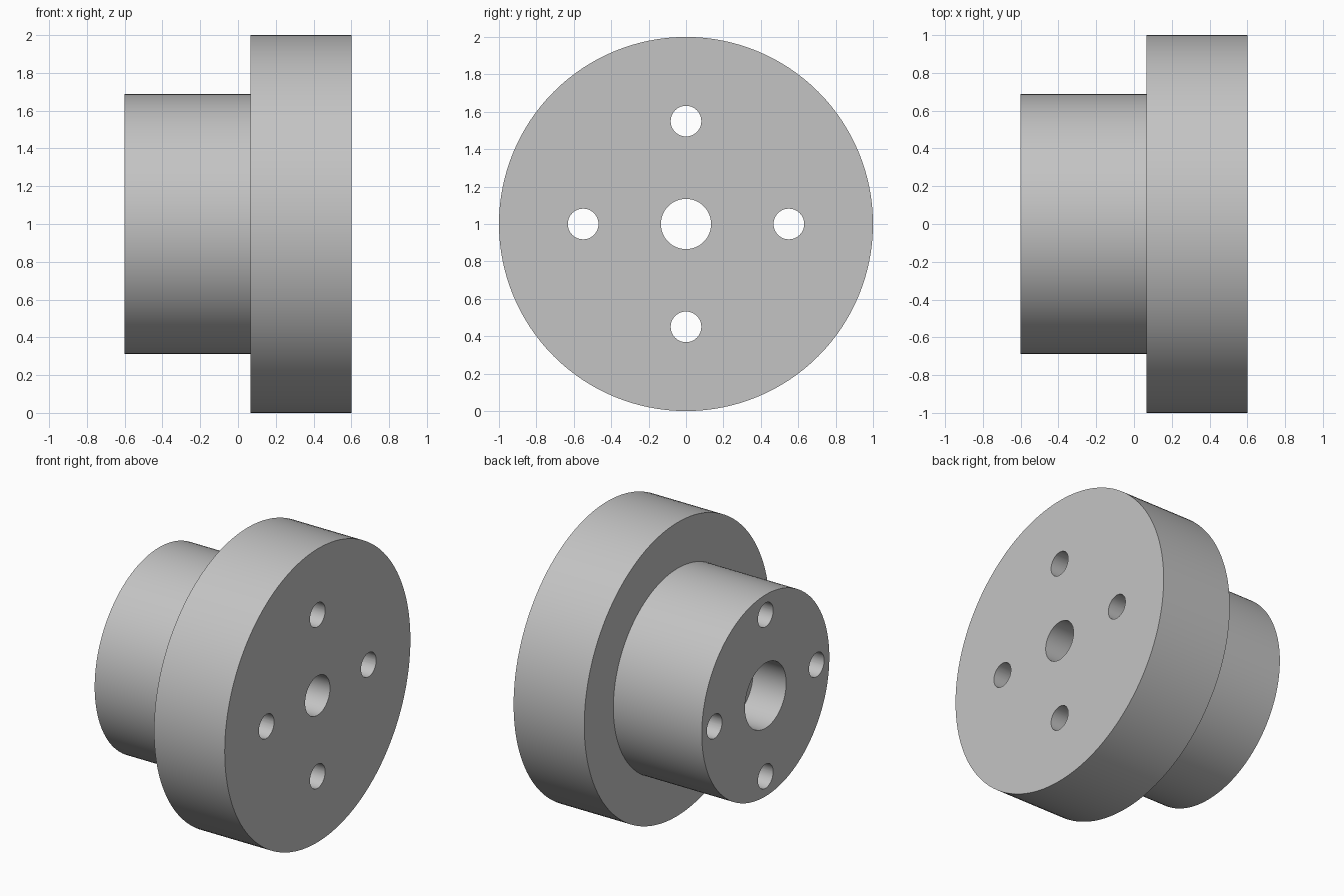
import bpy, bmesh
from math import pi, cos, sin, radians
from mathutils import Matrix, Vector

cube = bpy.data.objects.get("Cube")
if cube:
    bpy.data.objects.remove(cube, do_unlink=True)

SEGMENTS = 128
BACK, STEP, FACE = -0.6, 0.067, 0.6           # stations along the x axis
FLANGE_R, HUB_R = 1.0, 0.687
BORE_R, COUNTERBORE_R, COUNTERBORE_DEPTH = 0.134, 0.222, 0.25
BOLT_R, BOLT_CIRCLE = 0.082, 0.55
CENTRE = Vector((0, 0, 1))

# Single grey metal
grey = bpy.data.materials.new("grey metal")
grey.use_nodes = True
colour = (0.55, 0.55, 0.55, 1)
grey.diffuse_color = colour
grey.node_tree.nodes["Principled BSDF"].inputs["Base Color"].default_value = colour


def add_object(name, bm):
    bmesh.ops.recalc_face_normals(bm, faces=bm.faces)
    mesh = bpy.data.meshes.new(name)
    bm.to_mesh(mesh)
    bm.free()
    mesh.materials.append(grey)
    obj = bpy.data.objects.new(name, mesh)
    bpy.context.collection.objects.link(obj)
    return obj


# Flanged hub: a closed section (x, radius) turned about the x axis
floor = BACK + COUNTERBORE_DEPTH
section = [(BACK, COUNTERBORE_R), (BACK, HUB_R), (STEP, HUB_R), (STEP, FLANGE_R),
           (FACE, FLANGE_R), (FACE, BORE_R), (floor, BORE_R), (floor, COUNTERBORE_R)]
bm = bmesh.new()
rings = []
for i in range(SEGMENTS):
    a = 2 * pi * i / SEGMENTS
    rings.append([bm.verts.new(CENTRE + Vector((x, r * cos(a), r * sin(a)))) for x, r in section])
for i, ring in enumerate(rings):
    following = rings[(i + 1) % SEGMENTS]
    for j in range(len(section)):
        k = (j + 1) % len(section)
        bm.faces.new((ring[j], ring[k], following[k], following[j]))
hub = add_object("flanged_hub", bm)

# Four bolt holes drilled right through
bm = bmesh.new()
for i in range(4):
    a = i * pi / 2
    spot = CENTRE + Vector((0, BOLT_CIRCLE * cos(a), BOLT_CIRCLE * sin(a)))
    bmesh.ops.create_cone(bm, cap_ends=True, segments=48, radius1=BOLT_R, radius2=BOLT_R, depth=2,
                          matrix=Matrix.Translation(spot) @ Matrix.Rotation(pi / 2, 4, "Y"))
drill = add_object("bolt_hole_cutter", bm)
drill.hide_render = True

cut = hub.modifiers.new("bolt holes", "BOOLEAN")
cut.operation = "DIFFERENCE"
cut.solver = "EXACT"
cut.object = drill
bpy.ops.object.select_all(action="DESELECT")
hub.select_set(True)
bpy.context.view_layer.objects.active = hub
bpy.ops.object.modifier_apply(modifier=cut.name)
bpy.data.objects.remove(drill, do_unlink=True)

# Smooth round walls, crisp rims
bpy.ops.object.shade_smooth_by_angle(angle=radians(30))
